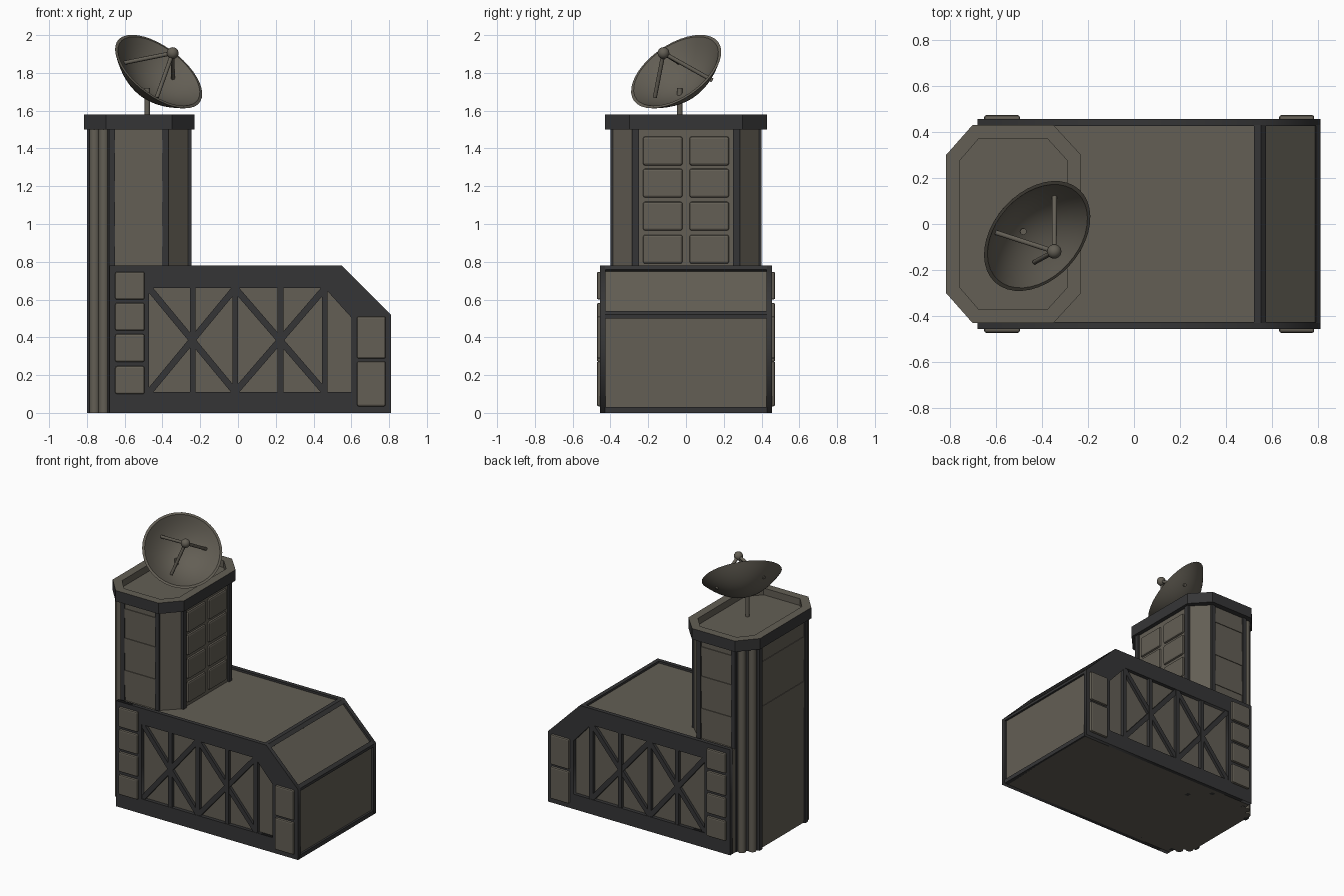
import bpy, bmesh, math
from mathutils import Vector, Matrix

cube = bpy.data.objects.get("Cube")
if cube:
    bpy.data.objects.remove(cube, do_unlink=True)


def material(name, rgb):
    m = bpy.data.materials.new(name)
    m.use_nodes = True
    m.diffuse_color = (*rgb, 1)
    m.node_tree.nodes["Principled BSDF"].inputs["Base Color"].default_value = (*rgb, 1)
    return m


KHAKI = material("khaki panel", (0.125, 0.113, 0.09))
DARK = material("charcoal frame", (0.036, 0.036, 0.037))


def finish(name, bm, *mats, smooth=False):
    bmesh.ops.recalc_face_normals(bm, faces=bm.faces)
    mesh = bpy.data.meshes.new(name)
    bm.to_mesh(mesh)
    bm.free()
    for m in mats:
        mesh.materials.append(m)
    ob = bpy.data.objects.new(name, mesh)
    bpy.context.collection.objects.link(ob)
    if smooth:
        bpy.context.view_layer.objects.active = ob
        bpy.ops.object.select_all(action='DESELECT')
        ob.select_set(True)
        bpy.ops.object.shade_smooth_by_angle(angle=math.radians(40))
    return ob


def box(name, x, y, z, mat, bevel=0):
    """Box from (min, max) ranges."""
    bm = bmesh.new()
    size = [abs(r[1] - r[0]) for r in (x, y, z)]
    mid = [sum(r) / 2 for r in (x, y, z)]
    bmesh.ops.create_cube(bm, size=1, matrix=Matrix.Translation(mid) @ Matrix.Diagonal((*size, 1)))
    if bevel:
        bmesh.ops.bevel(bm, geom=bm.edges[:], offset=bevel, segments=2, affect='EDGES', profile=0.5)
    return finish(name, bm, mat)


def prism(bm, points, offset):
    """Extrude a closed loop of 3D points by an offset."""
    face = bm.faces.new([bm.verts.new(p) for p in points])
    out = bmesh.ops.extrude_face_region(bm, geom=[face])["geom"]
    bmesh.ops.translate(bm, vec=offset, verts=[v for v in out if isinstance(v, bmesh.types.BMVert)])


def side_prism(name, profile, y0, y1, mat):
    bm = bmesh.new()
    prism(bm, [(x, y0, z) for x, z in profile], (0, y1 - y0, 0))
    return finish(name, bm, mat)


def rod(name, a, b, radius, mat, sides=16):
    a, b = Vector(a), Vector(b)
    bm = bmesh.new()
    turn = (b - a).to_track_quat('Z', 'Y').to_matrix().to_4x4()
    bmesh.ops.create_cone(bm, cap_ends=True, segments=sides, radius1=radius, radius2=radius,
                          depth=(b - a).length, matrix=Matrix.Translation((a + b) / 2) @ turn)
    return finish(name, bm, mat, smooth=True)


def octagon(x0, x1, xa, xb, y, yc, z):
    half = [(x0, yc), (xa, y), (xb, y), (x1, yc)]
    return [(px, py, z) for px, py in half] + [(px, -py, z) for px, py in reversed(half)]


def pierced_plate(name, loops, y0, y1, mat):
    """Flat plate in the xz plane; the second loop is a window."""
    curve = bpy.data.curves.new(name, 'CURVE')
    curve.dimensions, curve.fill_mode, curve.extrude = '2D', 'BOTH', abs(y1 - y0) / 2
    for loop in loops:
        s = curve.splines.new('POLY')
        s.points.add(len(loop) - 1)
        for p, (x, z) in zip(s.points, loop):
            p.co = (x, z, 0, 1)
        s.use_cyclic_u = True
    temp = bpy.data.objects.new(name, curve)
    bpy.context.collection.objects.link(temp)
    bpy.context.view_layer.update()
    mesh = bpy.data.meshes.new_from_object(temp.evaluated_get(bpy.context.evaluated_depsgraph_get()))
    bpy.data.objects.remove(temp, do_unlink=True)
    bm = bmesh.new()
    bm.from_mesh(mesh)
    bmesh.ops.remove_doubles(bm, verts=bm.verts, dist=0.0001)
    bm.transform(Matrix.Translation((0, (y0 + y1) / 2, 0)) @ Matrix.Rotation(math.pi / 2, 4, 'X'))
    for f in bm.faces:
        f.material_index = 0
    return finish(name, bm, mat)


def strut(name, a, b, width, y0, y1):
    """Flat bar between two points in the xz plane."""
    a, b = Vector(a), Vector(b)
    n = (b - a).orthogonal().normalized() * width / 2
    return side_prism(name, [a + n, b + n, b - n, a - n], y0, y1, DARK)


# Base hall: panel core, cross beams and pierced side frames
side_prism("base_core", [(-.68, 0), (.795, 0), (.795, .514), (.544, .765), (-.68, .765)], -.428, .428, KHAKI)
beams = {"ridge_beam": [(.52, .75), (.52, .78), (.55, .78), (.572, .758), (.55, .74)],
         "eave_beam": [(.78, .50), (.81, .50), (.81, .52), (.79, .54)],
         "sill_beam": [(.78, 0), (.81, 0), (.81, .03), (.78, .03)]}
for name, profile in beams.items():
    side_prism(name, profile, -.43, .43, DARK)

outline = [(-.68, 0), (.81, 0), (.81, .52), (.55, .78), (-.68, .78)]
window = [(-.47, .11), (.60, .11), (.60, .505), (.46, .66), (-.47, .66)]
for side, s in (("front", -1), ("back", 1)):
    pierced_plate(side + "_frame", [outline, window], s * .425, s * .455, DARK)
    for x in (-.24, -.015, .225, .46):
        strut(side + "_upright", (x, .09), (x, .68), .03, s * .42, s * .452)
    for x0, x1 in ((-.47, -.015), (-.015, .46)):
        for z0, z1 in ((.11, .66), (.66, .11)):
            strut(side + "_brace", (x0, z0), (x1, z1), .034, s * .42, s * .449)
    # Raised wall blocks beside the truss
    for z in (.10, .27, .435, .60):
        box(side + "_block", (-.65, -.495), (s * .44, s * .472), (z, z + .147), KHAKI, .009)
    for z0, z1 in ((.035, .272), (.288, .51)):
        box(side + "_end_block", (.63, .782), (s * .44, s * .472), (z0, z1), KHAKI, .009)

# Tower shaft: rear chamfers are dark behind the ribs
bm = bmesh.new()
prism(bm, octagon(-.785, -.26, -.68, -.37, .388, .28, 0), (0, 0, 1.52))
bm.normal_update()
for f in bm.faces:
    c = f.calc_center_median()
    if c.x < -.7 and abs(c.y) > .3:
        f.material_index = 1
finish("tower_shaft", bm, KHAKI, DARK)

bands = [.79, .88, .99, 1.116, 1.228, 1.376, 1.445, 1.5]
for side, s in (("front", -1), ("back", 1)):
    # Corner posts
    for x in ((-.682, -.65), (-.40, -.368)):
        box(side + "_tower_post", x, (s * .37, s * .40), (0, 1.51), DARK)
    for name, x in (("left", (-.275, -.247)), ("right", (-.80, -.77))):
        box(name + "_tower_post", x, (s * .25, s * .285), (0, 1.51), DARK)
    # Overlapping wall slats
    for z0, z1 in zip(bands, bands[1:]):
        side_prism(side + "_slat", [(-.65, z0), (-.40, z0), (-.40, z1), (-.65, z1)], s * .38,
                   s * (.395 if bands.index(z0) % 2 else .390), KHAKI)
    # Vertical ribs on the rear chamfers
    for t in (.25, .72):
        p = Vector((-.785, s * .28, 0)).lerp(Vector((-.68, s * .39, 0)), t)
        rod("corner_rib", p, p + Vector((0, 0, 1.51)), .028, KHAKI, 12)
    # Square window panels facing the hall roof
    for z in (.79, .965, 1.14, 1.31):
        y0, y1 = sorted((s * .018, s * .228))
        box("tower_panel", (-.28, -.246), (y0, y1), (z, z + .153), KHAKI, .012)

rear = [.02, .855, 1.05, 1.21, 1.38, 1.5]
for i, (z0, z1) in enumerate(zip(rear, rear[1:])):
    box("rear_slat", (-.79 - .004 * (i % 2), -.77), (-.25, .25), (z0, z1), KHAKI)

# Tower cap with a sunken roof
bm = bmesh.new()
prism(bm, octagon(-.815, -.23, -.70, -.35, .43, .30, 1.5), (0, 0, .08))
bmesh.ops.recalc_face_normals(bm, faces=bm.faces)
for f in bm.faces:
    f.material_index = 0 if f.normal.z > .5 else 1
roof = max(bm.faces, key=lambda f: f.calc_center_median().z)
bmesh.ops.inset_region(bm, faces=[roof], thickness=.065)
wall = bmesh.ops.extrude_face_region(bm, geom=[roof])["geom"]
bmesh.ops.translate(bm, vec=(0, 0, -.05), verts=[v for v in wall if isinstance(v, bmesh.types.BMVert)])
if roof.is_valid:
    bm.faces.remove(roof)
finish("tower_cap", bm, KHAKI, DARK)

# Dish antenna
axis = Vector((.53, -.48, .70)).normalized()
centre = Vector((-.42, -.052, 1.807))
R, depth, steps = .272, .145, 10
outer = [(R * i / steps, depth * ((i / steps) ** 2 - 1)) for i in range(steps + 1)]
inner = [(r * .94, z * .9 + .002) for r, z in reversed(outer)]
bm = bmesh.new()
verts = [bm.verts.new((r, 0, z)) for r, z in outer + inner]
edges = [bm.edges.new(pair) for pair in zip(verts, verts[1:])]
bmesh.ops.spin(bm, geom=verts + edges, axis=(0, 0, 1), cent=(0, 0, 0), angle=math.tau, steps=40)
bmesh.ops.remove_doubles(bm, verts=bm.verts, dist=.0005)
bm.transform(Matrix.Translation(centre) @ axis.to_track_quat('Z', 'Y').to_matrix().to_4x4())
finish("dish", bm, KHAKI, smooth=True)

focus = centre + axis * .14
bm = bmesh.new()
bmesh.ops.create_uvsphere(bm, u_segments=20, v_segments=12, radius=.031, matrix=Matrix.Translation(focus))
finish("dish_receiver", bm, KHAKI, smooth=True)
for foot in ((-.62, -.03, 1.85), (-.345, .14, 1.76), (-.43, -.165, 1.67)):
    rod("receiver_strut", focus, foot, .011, KHAKI, 10)
rod("dish_mast", (-.48, -.033, 1.52), (-.48, -.033, 1.72), .014, KHAKI)
